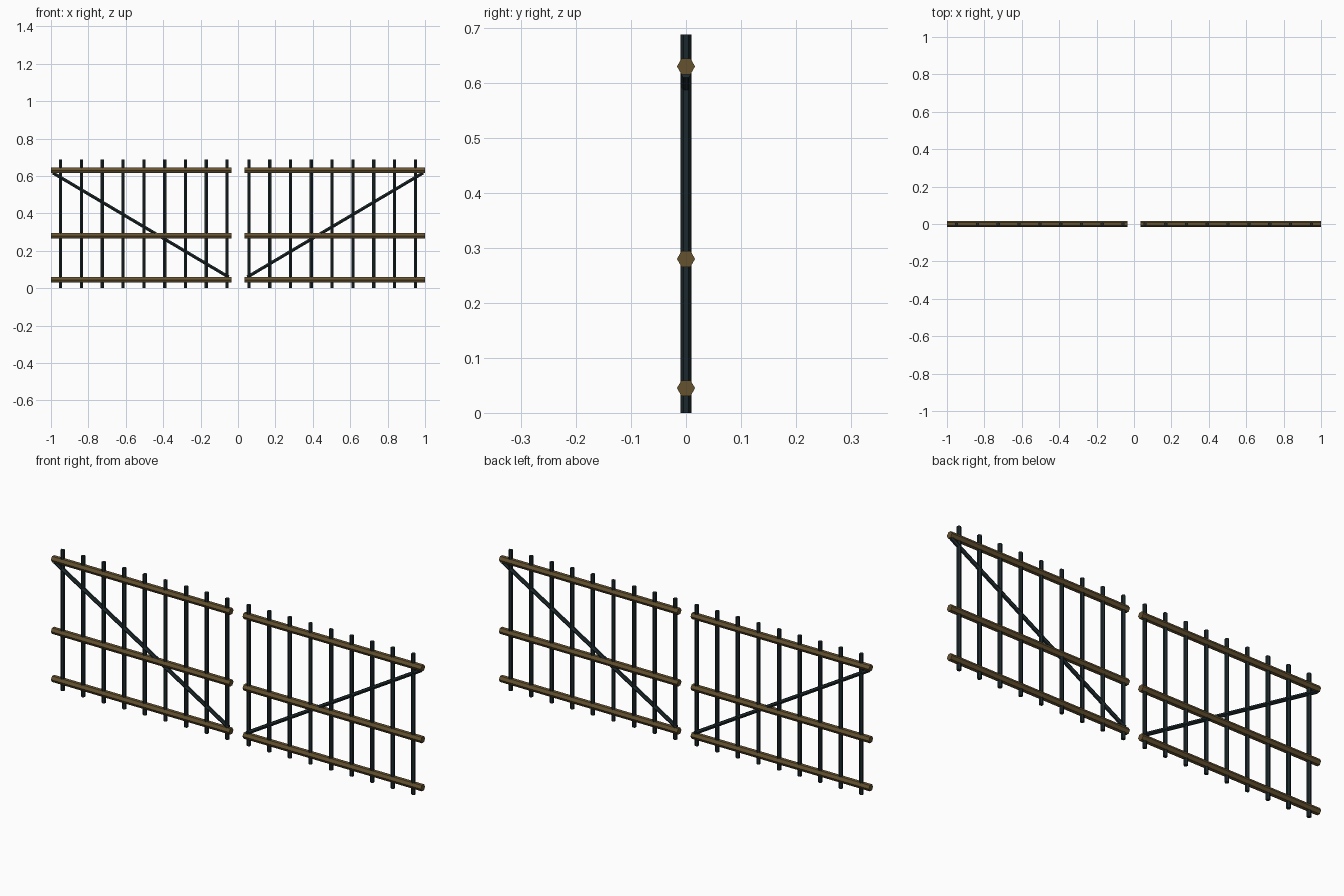
import bpy
from math import radians
from mathutils import Vector, Matrix

cube = bpy.data.objects.get("Cube")
if cube:
    bpy.data.objects.remove(cube, do_unlink=True)


def material(name, colour):
    mat = bpy.data.materials.new(name)
    mat.use_nodes = True
    mat.diffuse_color = colour
    bsdf = mat.node_tree.nodes["Principled BSDF"]
    bsdf.inputs["Base Color"].default_value = colour
    bsdf.inputs["Roughness"].default_value = 0.8
    return mat


WOOD = material("brown wood", (0.13, 0.085, 0.03, 1))
IRON = material("dark iron", (0.012, 0.022, 0.025, 1))


def rod(name, start, end, radius, mat):
    """Six-sided rod between two points, with corners facing front and back."""
    start, end = Vector(start), Vector(end)
    axis = (end - start).normalized()
    depth = Vector((0, 1, 0))
    side = depth.cross(axis)
    bpy.ops.mesh.primitive_cylinder_add(
        vertices=6, radius=radius, depth=(end - start).length)
    obj = bpy.context.object
    obj.name = name
    turn = Matrix((side, depth, axis)).transposed().to_4x4()
    obj.matrix_world = Matrix.Translation((start + end) / 2) @ turn
    obj.data.materials.append(mat)
    return obj


# Two mirrored gate leaves
for label, s in (("left", 1), ("right", -1)):
    # Horizontal wooden rails
    for level, z in (("bottom", 0.045), ("middle", 0.28), ("top", 0.63)):
        rod(f"{label}_{level}_rail", (s * 0.036, 0, z), (s, 0, z), 0.0165, WOOD)
    # Upright iron bars
    for i in range(9):
        x = s * (0.058 + i * 0.1113)
        rod(f"{label}_bar_{i + 1}", (x, 0, 0), (x, 0, 0.688), 0.0098, IRON)
    # Diagonal brace rising to the hinge side
    rod(f"{label}_brace", (s * 0.05, 0, 0.06), (s * 0.99, 0, 0.617), 0.0098, IRON)
